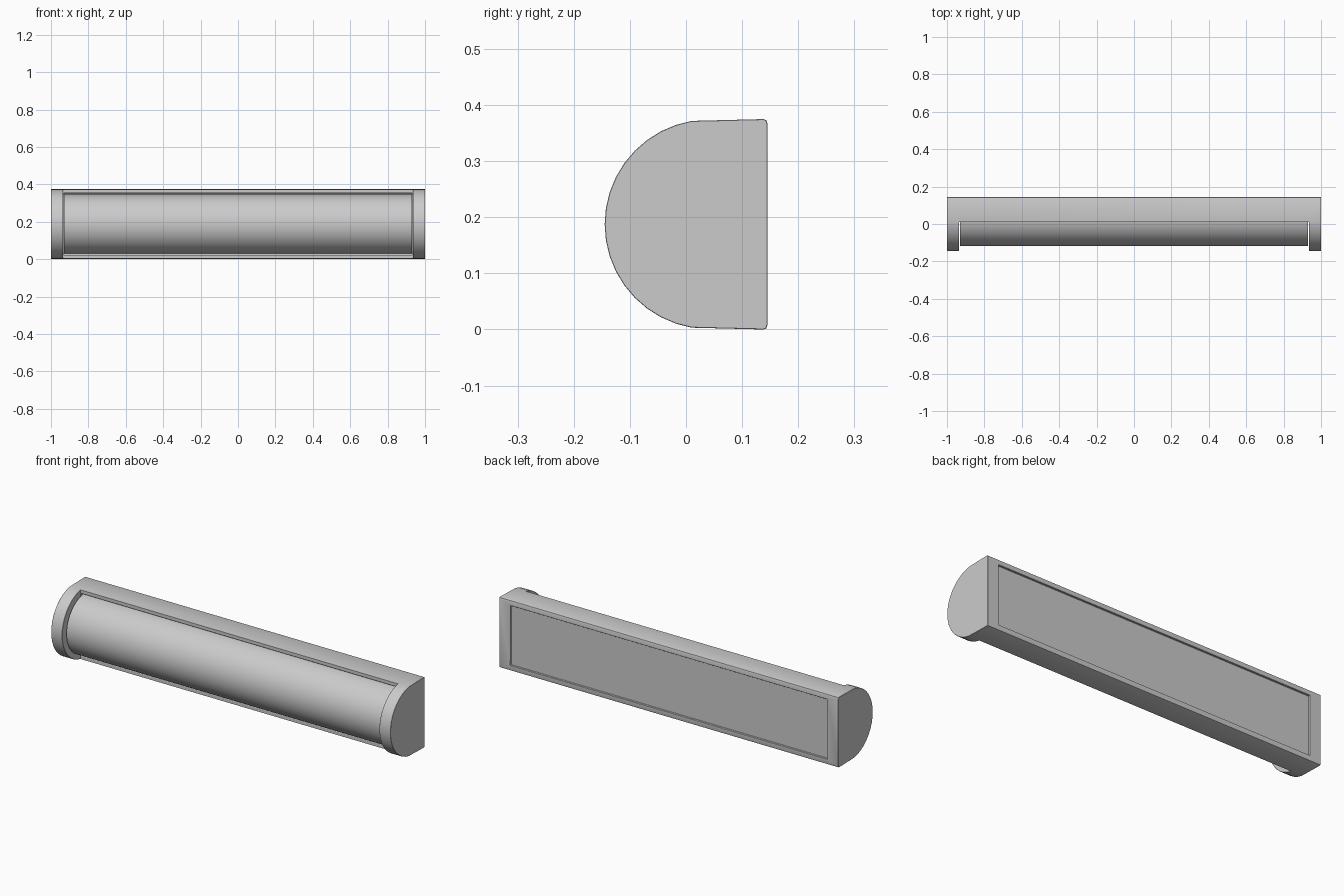
import bpy, bmesh, math

if "Cube" in bpy.data.objects:
    bpy.data.objects.remove(bpy.data.objects["Cube"])

grey = bpy.data.materials.new("light_grey")
grey.diffuse_color = (0.6, 0.6, 0.6, 1)
grey.use_nodes = True
grey.node_tree.nodes["Principled BSDF"].inputs["Base Color"].default_value = grey.diffuse_color

CY, CZ = 0.042, 0.1875   # centre of the round front
SIDE = 0.935             # inner face of the end caps


def extrude_x(name, profile, x0, x1):
    """Solid made by sweeping a (y, z) profile along x."""
    bm = bmesh.new()
    face = bm.faces.new([bm.verts.new((x0, y, z)) for y, z in profile])
    out = bmesh.ops.extrude_face_region(bm, geom=[face])
    verts = [v for v in out["geom"] if isinstance(v, bmesh.types.BMVert)]
    bmesh.ops.translate(bm, vec=(x1 - x0, 0, 0), verts=verts)
    bmesh.ops.recalc_face_normals(bm, faces=bm.faces)
    mesh = bpy.data.meshes.new(name)
    bm.to_mesh(mesh)
    bm.free()
    mesh.materials.append(grey)
    ob = bpy.data.objects.new(name, mesh)
    bpy.context.collection.objects.link(ob)
    return ob


def box(name, x, y0, y1, z0, z1):
    return extrude_x(name, [(y0, z0), (y1, z0), (y1, z1), (y0, z1)], -x, x)


def arc(r, y_end, n):
    """Round front, from the top at y_end to the bottom at y_end."""
    a = math.acos((y_end - CY) / r)
    return [(CY + r * math.cos(t), CZ + r * math.sin(t))
            for t in (a + (2 * math.pi - 2 * a) * i / n for i in range(n + 1))]


def smooth(ob, angle):
    bpy.ops.object.select_all(action='DESELECT')
    bpy.context.view_layer.objects.active = ob
    ob.select_set(True)
    bpy.ops.object.shade_smooth_by_angle(angle=math.radians(angle))


# Housing with end caps: D profile with slightly rounded back corners
profile = arc(0.187, 0.01, 18) + [(0.138, 0.0), (0.143, 0.002), (0.145, 0.008),
                                  (0.145, 0.367), (0.143, 0.373), (0.138, 0.375)]
housing = extrude_x("housing", profile, -1, 1)

# Cutters: front opening between the caps, diffuser slot, shallow back recess
cutters = [box("front_cutter", SIDE, -0.3, 0.01, -0.1, 0.5),
           box("slot_cutter", SIDE - 0.002, -0.1, 0.03, 0.022, 0.353),
           box("back_cutter", 0.935, 0.135, 0.3, 0.028, 0.347)]
for c in cutters:
    mod = housing.modifiers.new(c.name, 'BOOLEAN')
    mod.operation = 'DIFFERENCE'
    mod.solver = 'EXACT'
    mod.object = c
bevel = housing.modifiers.new("edge_softening", 'BEVEL')
bevel.width = 0.002
bevel.segments = 1
bevel.limit_method = 'ANGLE'
bevel.angle_limit = math.radians(60)

# Bake the cuts, then remove the cutters
bpy.context.view_layer.update()
deps = bpy.context.evaluated_depsgraph_get()
mesh = bpy.data.meshes.new_from_object(housing.evaluated_get(deps))
housing.modifiers.clear()
housing.data = mesh
for c in cutters:
    bpy.data.objects.remove(c)
smooth(housing, 30)

# Rounded diffuser set into the slot
diffuser = extrude_x("diffuser", arc(0.159, 0.03, 32), -0.929, 0.929)
smooth(diffuser, 30)
